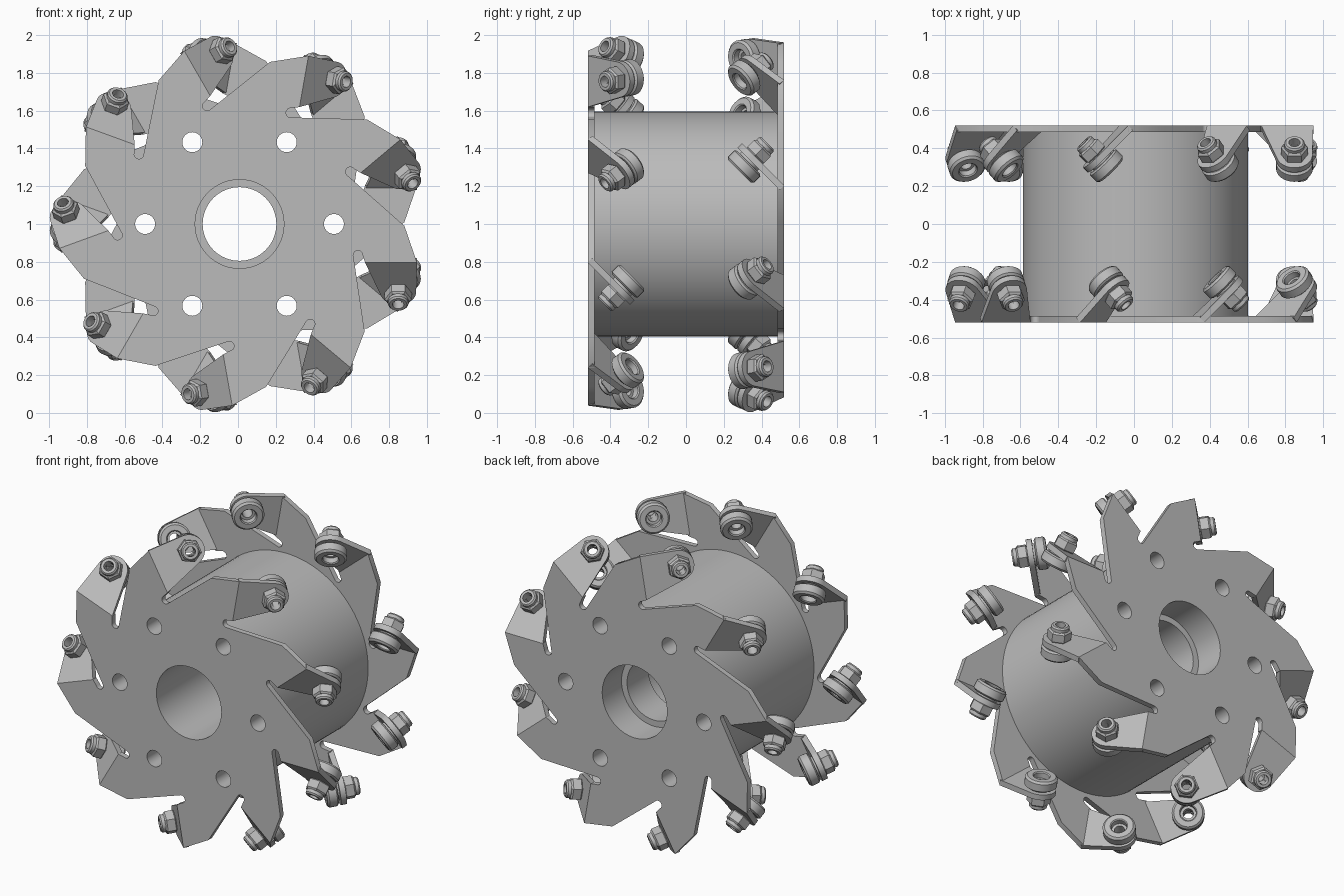
import bpy, bmesh
from math import pi, cos, sin, radians
from mathutils import Matrix, Vector

old = bpy.data.objects.get("Cube")
if old:
    bpy.data.objects.remove(old)

TEETH = 9
SHEET = 0.035          # plate thickness
FACE = 0.52            # outer face of each plate
FOLD = -0.205          # height of the fold line on the unit tooth
HOLE = 0.03            # axle hole radius
CENTRE = Matrix.Translation((0.008, 0, 1))

steel = bpy.data.materials.new("grey_steel")
steel.use_nodes = True
GREY = (0.5, 0.5, 0.5, 1)
steel.diffuse_color = GREY
steel.node_tree.nodes["Principled BSDF"].inputs["Base Color"].default_value = GREY


def arc(cx, cy, r, a0, a1, n):
    """Points along an arc, angles in degrees."""
    return [(cx + r * cos(radians(a0 + (a1 - a0) * i / n)),
             cy + r * sin(radians(a0 + (a1 - a0) * i / n))) for i in range(n + 1)]


def circle(cx, cy, r, n=32):
    return arc(cx, cy, r, 0, 360, n)[:-1]


def tidy(bm, name):
    bmesh.ops.remove_doubles(bm, verts=bm.verts, dist=0.0001)
    bmesh.ops.recalc_face_normals(bm, faces=bm.faces)
    mesh = bpy.data.meshes.new(name)
    bm.to_mesh(mesh)
    bm.free()
    mesh.materials.clear()
    mesh.materials.append(steel)
    return mesh


def sheet(name, loops, depth):
    """Flat shape with holes, thickened from z = 0 to z = depth."""
    curve = bpy.data.curves.new(name, 'CURVE')
    curve.dimensions = '2D'
    curve.fill_mode = 'BOTH'
    curve.extrude = depth / 2
    for loop in loops:
        spline = curve.splines.new('POLY')
        spline.points.add(len(loop) - 1)
        for point, (x, y) in zip(spline.points, loop):
            point.co = (x, y, 0, 1)
        spline.use_cyclic_u = True
    temp = bpy.data.objects.new(name, curve)
    bpy.context.collection.objects.link(temp)
    graph = bpy.context.evaluated_depsgraph_get()
    flat = bpy.data.meshes.new_from_object(temp.evaluated_get(graph))
    bm = bmesh.new()
    bm.from_mesh(flat)
    bmesh.ops.translate(bm, verts=bm.verts, vec=(0, 0, depth / 2))
    bpy.data.objects.remove(temp)
    bpy.data.curves.remove(curve)
    bpy.data.meshes.remove(flat)
    return tidy(bm, name)


def lathe(name, profile, steps=32):
    """Closed (radius, height) profile spun round z."""
    bm = bmesh.new()
    verts = [bm.verts.new((r, 0, z)) for r, z in profile]
    edges = [bm.edges.new((verts[i - 1], verts[i])) for i in range(len(verts))]
    bmesh.ops.spin(bm, geom=verts + edges, cent=(0, 0, 0), axis=(0, 0, 1),
                   angle=2 * pi, steps=steps)
    return tidy(bm, name)


def place(name, mesh, matrix):
    ob = bpy.data.objects.new(name, mesh)
    bpy.context.collection.objects.link(ob)
    ob.matrix_world = CENTRE @ matrix
    return ob


def frame(u, v, origin):
    """Matrix taking local x, y to the directions u, v."""
    u, v = Vector(u).normalized(), Vector(v).normalized()
    m = Matrix((u, v, u.cross(v))).transposed().to_4x4()
    m.translation = origin
    return m


# Plate outline: one tooth with its relief slot, repeated round the wheel
tooth = [(0.873, -0.01), (0.94, FOLD), (0.665, FOLD)]
tooth += arc(0.627, -0.165, 0.025, 0, 180, 8)
outline = []
for k in range(TEETH):
    a = -2 * pi * k / TEETH
    outline += [(x * cos(a) - y * sin(a), x * sin(a) + y * cos(a)) for x, y in tooth]
bolt_holes = [circle(0.5 * cos(i * pi / 3), 0.5 * sin(i * pi / 3), 0.053, 24)
              for i in range(6)]
bore = circle(0, 0, 0.235, 64)
plate = sheet("plate", [outline, bore] + bolt_holes, SHEET)

# Bent tab with rounded end
TIP = (0.84, 0.22)
tab = sheet("tab", [[(0.665, 0), (0.94, 0)] + arc(*TIP, 0.095, 1, 160, 16),
                    circle(*TIP, HOLE, 24)], SHEET)

# Roller boss, lock nut and its collar
boss = lathe("roller_boss", [
    (HOLE, SHEET), (0.065, SHEET), (0.065, 0.047), (0.085, 0.047), (0.097, 0.056),
    (0.097, 0.103), (0.085, 0.115), (0.052, 0.115), (0.046, 0.109), (0.046, 0.075),
    (HOLE, 0.075)])
nut = lathe("nut", [
    (0.036, 0), (0.066, 0), (0.072, -0.006), (0.072, -0.056), (0.06, -0.066),
    (0.036, -0.066)], 6)
collar = lathe("nut_collar", [
    (HOLE, -0.05), (0.054, -0.05), (0.054, -0.085), (0.046, -0.094), (HOLE, -0.094)])

# Assemble both ends; the back is the front turned half round the x axis
plate_frame = frame((1, 0, 0), (0, 0, 1), (0, SHEET - FACE, 0))
tab_frame = frame((1, 0, 0), (0, 1, -1), (0, -FACE, FOLD))
tip_frame = tab_frame @ Matrix.Translation((*TIP, 0))
for side, turn in (("front", 0), ("back", pi)):
    flip = Matrix.Rotation(turn, 4, 'X')
    place(side + "_plate", plate, flip @ plate_frame)
    for k in range(TEETH):
        spot = flip @ Matrix.Rotation(2 * pi * k / TEETH, 4, 'Y')
        place(f"{side}_tab_{k + 1}", tab, spot @ tab_frame)
        for part in (boss, nut, collar):
            place(f"{side}_{part.name}_{k + 1}", part, spot @ tip_frame)

# Drum between the plates, with a narrower step inside its bore
drum = sheet("hub_drum", [circle(0, 0, 0.595, 96), bore] + bolt_holes,
             2 * (FACE - SHEET))
place("hub_drum", drum, plate_frame @ Matrix.Translation((0, 0, -2 * (FACE - SHEET))))
step = lathe("bore_step", [(0.195, -0.1), (0.237, -0.1), (0.237, -0.32), (0.195, -0.32)], 64)
place("bore_step", step, frame((1, 0, 0), (0, 0, 1), (0, 0, 0)))

# Smooth round walls, keep real edges sharp
bpy.ops.object.select_all(action='DESELECT')
done = set()
for ob in bpy.context.collection.objects:
    if ob.type == 'MESH' and ob.data.name not in done:
        done.add(ob.data.name)
        ob.select_set(True)
        bpy.context.view_layer.objects.active = ob
bpy.ops.object.shade_smooth_by_angle(angle=radians(30))
